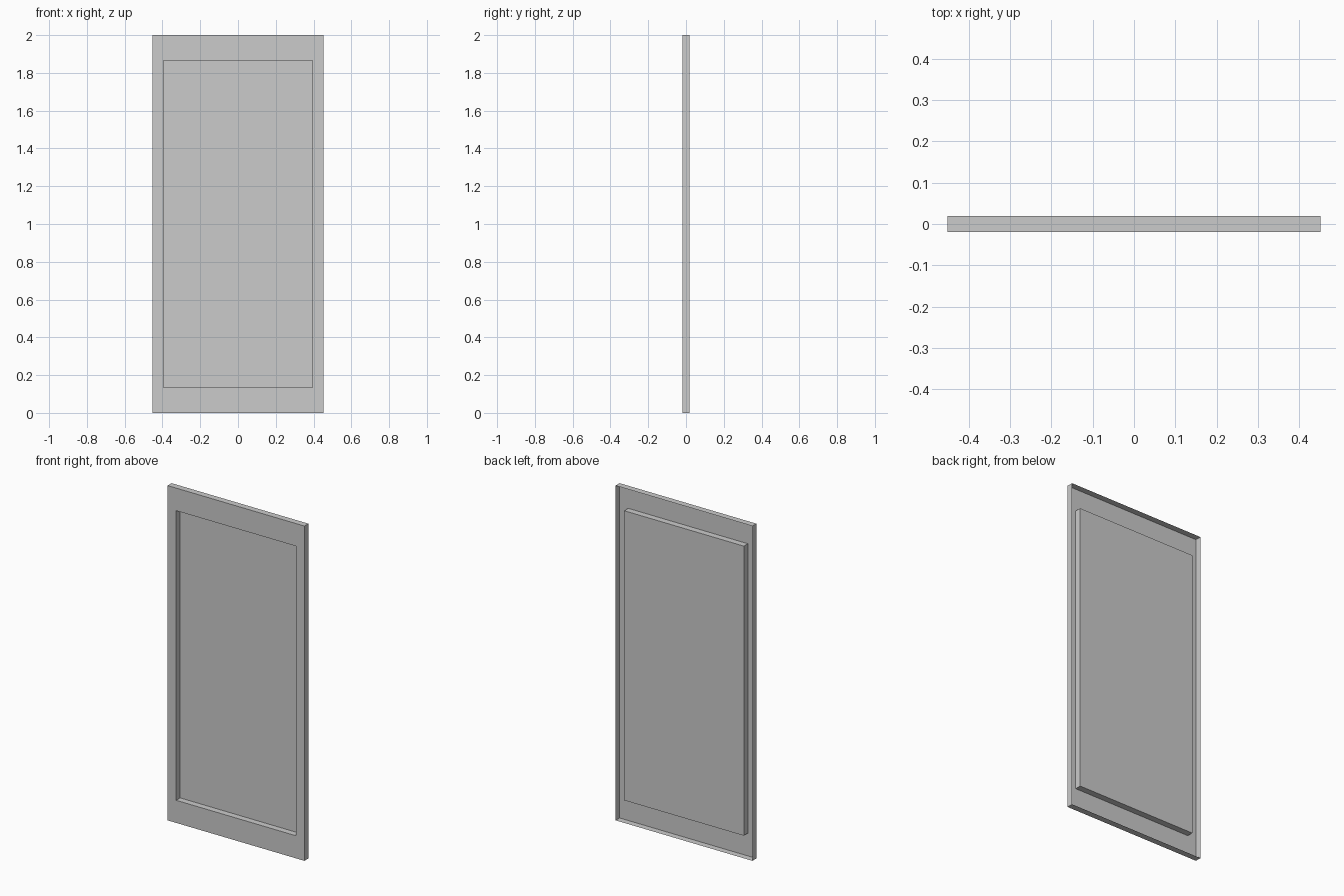
import bpy, bmesh

if "Cube" in bpy.data.objects:
    bpy.data.objects.remove(bpy.data.objects["Cube"])

W, H, D = 0.452, 1.0, 0.0188      # half width, half height, half depth
PW, PH = 0.395, 0.865             # half size of the recessed panel


def ring(bm, half_w, half_h, y):
    """Rectangular loop of vertices facing the front."""
    return [bm.verts.new((sx * half_w, y, H + sz * half_h))
            for sx, sz in ((-1, -1), (1, -1), (1, 1), (-1, 1))]


bm = bmesh.new()
# Open-backed sheet: outer rim, front frame, recess walls, sunken panel
rings = [ring(bm, W, H, D), ring(bm, W, H, -D),
         ring(bm, PW, PH, -D), ring(bm, PW, PH, D)]
for a, b in zip(rings, rings[1:]):
    for i in range(4):
        j = (i + 1) % 4
        bm.faces.new((a[i], a[j], b[j], b[i]))
bm.faces.new(rings[-1])

mesh = bpy.data.meshes.new("door_panel")
bm.to_mesh(mesh)
bm.free()
bpy.context.collection.objects.link(bpy.data.objects.new("door_panel", mesh))
